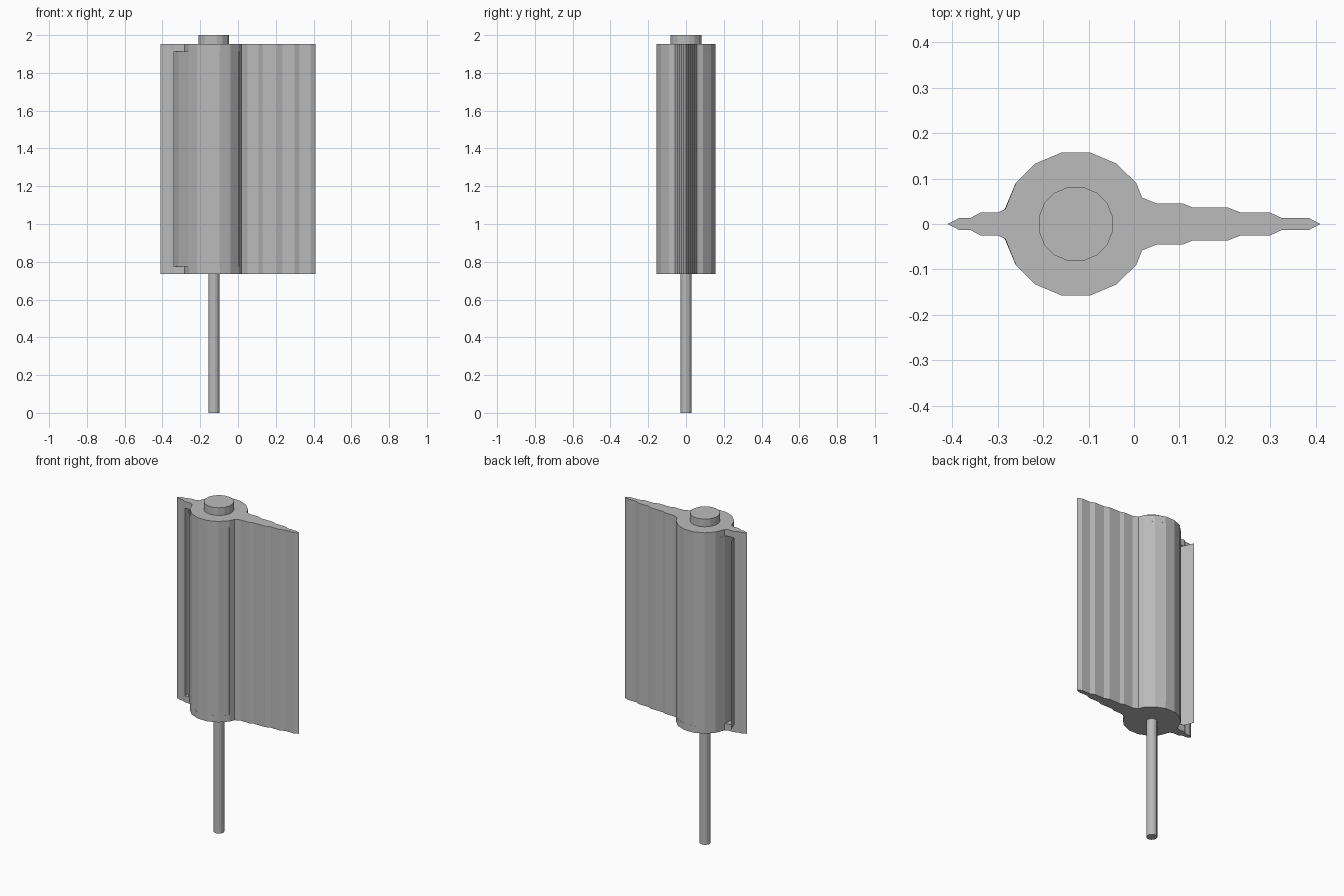
import bpy, bmesh, math

if "Cube" in bpy.data.objects:
    bpy.data.objects.remove(bpy.data.objects["Cube"])

grey = bpy.data.materials.new("plain_grey")
grey.diffuse_color = (0.5, 0.5, 0.5, 1)
grey.use_nodes = True
grey.node_tree.nodes["Principled BSDF"].inputs["Base Color"].default_value = grey.diffuse_color

CX, R = -0.128, 0.16          # roller axis and radius
Z0, Z1, CAP = 0.735, 1.953, 0.04


def finish(name, bm):
    me = bpy.data.meshes.new(name)
    bm.to_mesh(me)
    bm.free()
    me.materials.append(grey)
    ob = bpy.data.objects.new(name, me)
    bpy.context.collection.objects.link(ob)
    return ob


def prism(name, pts, z0, z1):
    """Vertical extrusion of a closed plan outline."""
    bm = bmesh.new()
    face = bm.faces.new([bm.verts.new((x, y, z0)) for x, y in pts])
    new = bmesh.ops.extrude_face_region(bm, geom=[face])["geom"]
    for v in new:
        if isinstance(v, bmesh.types.BMVert):
            v.co.z = z1
    bmesh.ops.recalc_face_normals(bm, faces=bm.faces)
    return finish(name, bm)


def mirrored(half):
    """Close a half outline (y >= 0) by mirroring it over y = 0."""
    return half + [(x, -y) for x, y in reversed(half) if y > 0]


def ring(r, n):
    return [(CX + r * math.cos((i + 0.5) * math.tau / n),
             r * math.sin((i + 0.5) * math.tau / n)) for i in range(n)]


# stepped wing and narrow nose strip, both full height
wing = [(0.0, 0.09), (0.005, 0.09), (0.018, 0.058), (0.05, 0.045), (0.108, 0.045),
        (0.13, 0.036), (0.207, 0.036), (0.235, 0.025), (0.30, 0.025),
        (0.325, 0.013), (0.385, 0.013), (0.41, 0)]
nose = [(-0.41, 0), (-0.385, 0.013), (-0.36, 0.013), (-0.338, 0.025)]
prism("wing", mirrored(wing), Z0, Z1)
prism("nose_strip", mirrored(nose), Z0, Z1)

# end caps that join roller and nose strip
cap = [(-0.338, 0.025), (-0.30, 0.025), (-0.283, 0.033), (-0.26, 0.09),
       (-0.217, 0.133), (-0.16, 0.157), (-0.096, 0.157), (-0.039, 0.133),
       (0.005, 0.09)]
prism("bottom_cap", mirrored(cap), Z0, Z0 + CAP)
prism("top_cap", mirrored(cap), Z1 - CAP, Z1)

# roller, top knob and long rod
prism("roller", ring(R, 16), Z0 + CAP, Z1 - CAP)
prism("top_knob", ring(0.083, 16), Z1, 2.0)
prism("rod", ring(0.03, 16), 0, Z0)

# thin sheet leaving the roller through the slot
bm = bmesh.new()
path = [(-0.217, -0.1335), (-0.262, -0.09), (-0.315, -0.022), (-0.336, 0.027), (-0.36, 0.083)]
cols = [[bm.verts.new((x, y, z)) for z in (Z0 + CAP, Z1 - CAP)] for x, y in path]
for a, b in zip(cols, cols[1:]):
    bm.faces.new((a[0], a[1], b[1], b[0]))
finish("sheet", bm)
